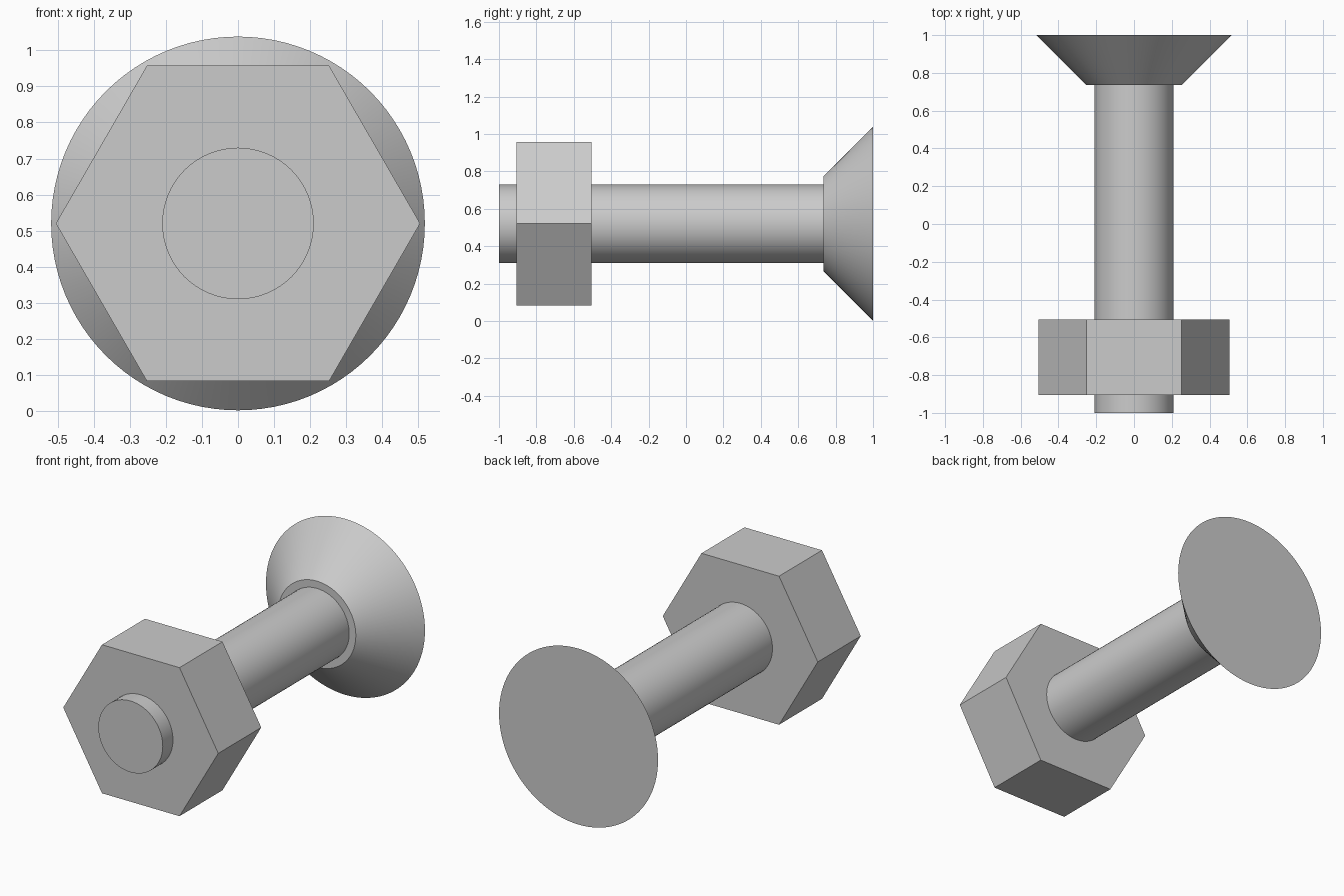
import bpy
import math

if "Cube" in bpy.data.objects:
    bpy.data.objects.remove(bpy.data.objects["Cube"], do_unlink=True)

AXIS_Z = 0.52  # height of the bolt's axis

# One plain grey metal
steel = bpy.data.materials.new("grey_steel")
steel.use_nodes = True
grey = (0.6, 0.6, 0.6, 1)
steel.diffuse_color = grey
steel.node_tree.nodes["Principled BSDF"].inputs["Base Color"].default_value = grey


def turned_part(name, sides, y_front, y_back, r_front, r_back, spin=0.0):
    """Cone or prism lying along y, with its own radius at each end."""
    bpy.ops.mesh.primitive_cone_add(
        vertices=sides, radius1=r_back, radius2=r_front, depth=y_back - y_front,
        location=(0, (y_front + y_back) / 2, AXIS_Z),
        rotation=(math.pi / 2, 0, spin))
    part = bpy.context.object
    part.rotation_euler = (math.pi / 2, spin, 0)
    part.name = part.data.name = name
    part.data.materials.append(steel)
    bpy.ops.object.transform_apply(location=False, rotation=True, scale=True)
    bpy.ops.object.shade_smooth_by_angle(angle=math.radians(30))
    return part


# Round shank running from the tip into the head
turned_part("shank", 64, -1.0, 0.76, 0.21, 0.21)

# Countersunk head with a flat back
turned_part("head", 96, 0.735, 1.0, 0.253, 0.518)

# Six-sided nut with corners to the left and right
turned_part("nut", 6, -0.905, -0.505, 0.505, 0.505, math.radians(30))
